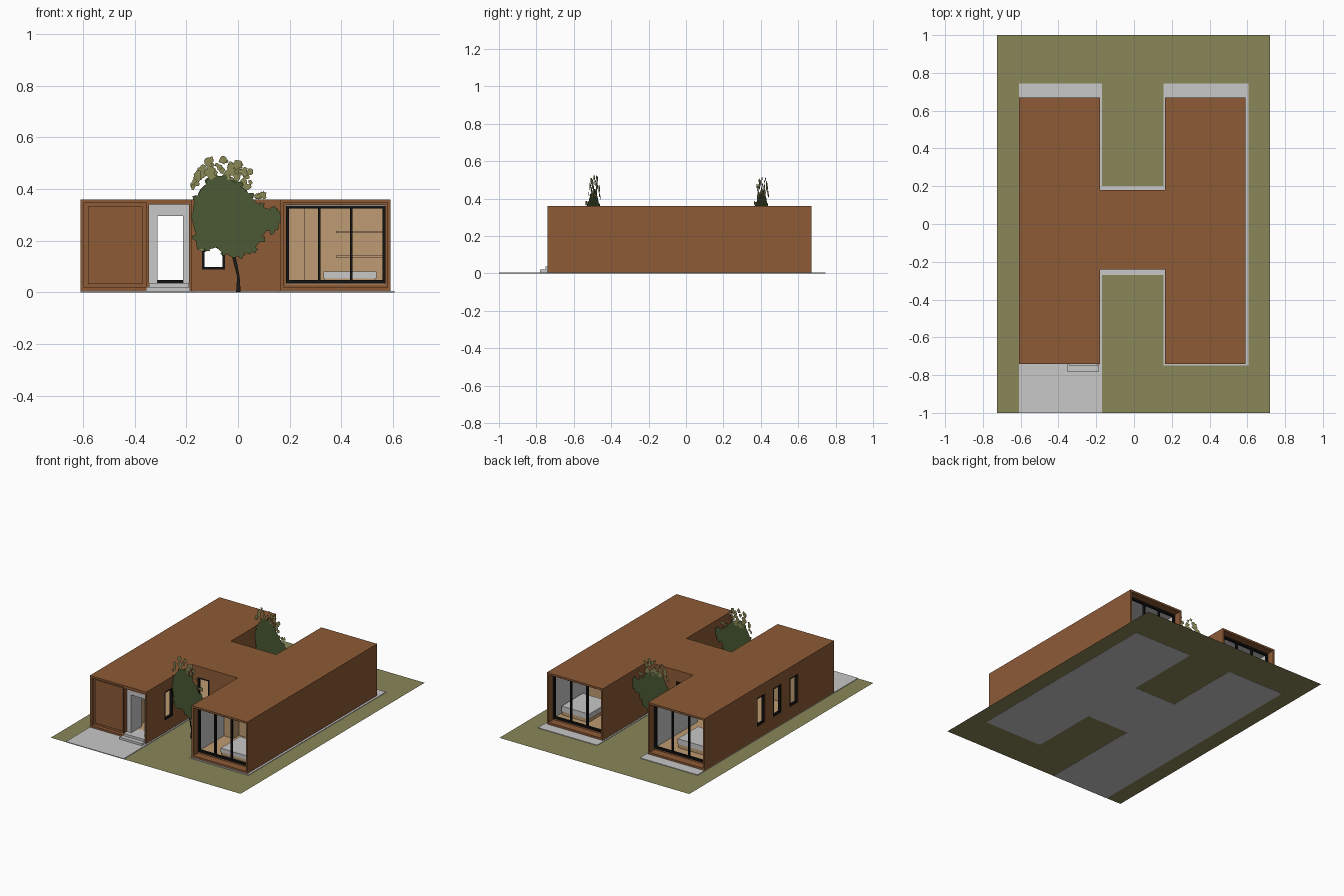
import bpy, bmesh, math, random

if "Cube" in bpy.data.objects:
    bpy.data.objects.remove(bpy.data.objects["Cube"])
random.seed(4)


def mat(name, r, g, b):
    m = bpy.data.materials.new(name)
    m.diffuse_color = (r, g, b, 1)
    m.use_nodes = True
    m.node_tree.nodes["Principled BSDF"].inputs["Base Color"].default_value = m.diffuse_color
    return m


RUST = mat("rust_cladding", .27, .104, .037)
GREY = mat("light_stone", .58, .58, .58)
GRASS = mat("grass", .255, .243, .098)
TAN = mat("pale_wood", .52, .33, .17)
BLACK = mat("black_frame", .006, .006, .006)
LEAF = mat("dark_leaf", .07, .098, .034)
OLIVE = mat("olive_leaf", .25, .24, .09)
BARK = mat("bark", .012, .01, .008)


def finish(name, bm, *mats):
    me = bpy.data.meshes.new(name)
    bm.to_mesh(me)
    bm.free()
    for m in mats:
        me.materials.append(m)
    ob = bpy.data.objects.new(name, me)
    bpy.context.collection.objects.link(ob)
    return ob


def prism(name, pts, z0, z1, *mats, idx=0):
    """Extrude a plan outline from z0 to z1."""
    bm = bmesh.new()
    f = bm.faces.new([bm.verts.new((x, y, z0)) for x, y in pts])
    top = bmesh.ops.extrude_face_region(bm, geom=[f])["geom"]
    for v in top:
        if isinstance(v, bmesh.types.BMVert):
            v.co.z = z1
    bmesh.ops.recalc_face_normals(bm, faces=bm.faces)
    for f in bm.faces:
        f.material_index = idx
    return finish(name, bm, *mats)


def box(name, x0, x1, y0, y1, z0, z1, *mats):
    return prism(name, [(x0, y0), (x1, y0), (x1, y1), (x0, y1)], z0, z1, *mats)


def h_plan(t=0, e=0):
    """H plan of the house, inset by t on the sides and e on the wing ends."""
    a, b, c, d = -.61 + t, -.18 - t, .165 + t, .59 - t
    y0, y1, y2, y3 = -.74 + e, -.24 + t, .18 - t, .67 - e
    return [(a, y0), (b, y0), (b, y1), (c, y1), (c, y0), (d, y0),
            (d, y3), (c, y3), (c, y2), (b, y2), (b, y3), (a, y3)]


# site
bm = bmesh.new()
bm.faces.new([bm.verts.new(p) for p in
              ((-.725, -1, .001), (.72, -1, .001), (.72, 1, .001), (-.725, 1, .001))])
finish("lawn", bm, GRASS)
prism("paving", [(-.61, -1), (-.17, -1), (-.17, -.27), (.155, -.27), (.155, -.75),
                 (.605, -.75), (.605, .745), (.155, .745), (.155, .2), (-.17, .2),
                 (-.17, .745), (-.61, .745)], 0, .005, GREY)

# house shell: solid H, hollowed, then cut for openings
shell = prism("house_shell", h_plan(), .002, .36, RUST, GREY)
cutters = [prism("cavity", h_plan(.02, .05), .032, .338, RUST, GREY, idx=1)]
cut = lambda *b: cutters.append(box("cutter", *b, RUST, GREY))
cut(-.595, -.355, -.8, -.715, .018, .347)          # garage recess
cut(-.345, -.19, -.8, -.68, .03, .34)              # entrance
cut(.178, .578, -.8, -.685, .018, .347)            # right front window
cut(-.598, -.192, .615, .8, .018, .347)            # left back window
cut(.178, .578, .615, .8, .018, .347)              # right back window

# small windows: (axis of the wall, wall face, start, end)
small = [("x", -.24, -.14, -.05), ("x", .16, -.14, -.05), ("y", -.20, -.54, -.45),
         ("y", -.61, .014, .10), ("y", -.61, -.165, -.075), ("y", -.61, -.345, -.255)]
W0, W1 = .088, .285


def wall_box(maker, axis, w0, w1, s, e, z0, z1):
    maker(s, e, w0, w1, z0, z1) if axis == "x" else maker(w0, w1, s, e, z0, z1)


black = lambda *b: box("window_frame", *b, BLACK)
for ax, w, s, e in small:
    wall_box(cut, ax, w - .01, w + .03, s, e, W0, W1)
    for a, b, c, d in ((s, s + .01, W0, W1), (e - .01, e, W0, W1),
                       (s, e, W0, W0 + .01), (s, e, W1 - .01, W1)):
        wall_box(black, ax, w + .001, w + .019, a, b, c, d)

for c in cutters:
    m = shell.modifiers.new("cut", "BOOLEAN")
    m.operation, m.solver, m.object = "DIFFERENCE", "EXACT", c
bpy.context.view_layer.update()
shell.data = bpy.data.meshes.new_from_object(
    shell.evaluated_get(bpy.context.evaluated_depsgraph_get()))
shell.modifiers.clear()
for c in cutters:
    bpy.data.objects.remove(c)


# glazed wing ends: frame with two mullions
def glazing(x0, x1, y):
    z0, z1, t = .034, .337, .013
    for z in (z0, z1 - t):
        black(x0, x1, y - .008, y + .008, z, z + t)
    for i in range(4):
        x = x0 + (x1 - x0 - t) * i / 3
        w = t if i in (0, 3) else t * .7
        black(x, x + w, y - .008, y + .008, z0, z1)


glazing(.185, .571, -.692)
glazing(.185, .571, .622)
glazing(-.591, -.199, .622)

# garage door panel and entrance
box("garage_door", -.58, -.37, -.722, -.714, .033, .332, RUST)
box("entrance_step", -.355, -.185, -.78, -.74, .002, .02, GREY)
box("entrance_threshold", -.345, -.19, -.75, -.6, .02, .036, GREY)
box("entrance_header", -.345, -.19, -.715, -.6, .295, .34, GREY)
box("entrance_left_jamb", -.345, -.312, -.715, -.6, .03, .3, GREY)
box("entrance_right_jamb", -.212, -.19, -.715, -.6, .03, .3, GREY)

# interior: floor, partitions, furniture
prism("floor", h_plan(.021, .051), .03, .036, TAN)
part = lambda n, *b: box(n, *b, .034, .337, TAN)
part("garage_side_wall", -.345, -.335, -.69, -.38)
part("garage_back_wall", -.589, -.335, -.39, -.38)
part("left_bedroom_wall", -.589, -.325, .25, .26)
part("right_front_wall", .186, .569, -.36, -.35)
part("right_back_wall", .186, .569, .25, .26)
part("wardrobe", .186, .26, -.42, -.36)
for z in (.135, .23):
    box("shelf", .38, .569, -.40, -.36, z, z + .008, TAN)


def bed(x0, x1, y0, y1, h):
    box("bed_base", x0, x1, y0, y1, .036, .036 + h * .4, TAN)
    box("mattress", x0 - .005, x1 + .005, y0, y1, .036 + h * .4, .036 + h, GREY)


bed(.335, .53, -.66, -.45, .045)
bed(.35, .55, .33, .56, .06)
bed(-.55, -.32, .32, .54, .06)
box("bedside_table", .29, .34, .28, .34, .036, .08, TAN)

# flat cut-out trees
CROWN = [(-.02, .14), (-.09, .17), (-.16, .17), (-.18, .25), (-.185, .33), (-.15, .40),
         (-.09, .45), (-.02, .43), (.03, .40), (.07, .35), (.12, .32), (.17, .32),
         (.165, .24), (.11, .23), (.08, .18), (.05, .15)]


def tree(y):
    bm = bmesh.new()

    def flat(pts, off, idx):
        f = bm.faces.new([bm.verts.new((u, off, z)) for u, z in pts])
        f.material_index = idx

    def tuft(u, z, r, off, idx):
        flat([(u + r * k * math.cos(a), z + r * k * math.sin(a))
              for a, k in ((i * math.tau / 9, random.uniform(.5, 1.1)) for i in range(9))],
             off, idx)

    ragged = []
    for p, q in zip(CROWN, CROWN[1:] + CROWN[:1]):
        for t in (0, .33, .66):
            ragged.append([p[k] + (q[k] - p[k]) * t + random.uniform(-.006, .006)
                           for k in (0, 1)])
    flat(ragged, 0, 0)
    for p, q in zip(CROWN, CROWN[1:] + CROWN[:1]):
        tuft((p[0] + q[0]) / 2, (p[1] + q[1]) / 2, .016, .001, 0)
    for i in range(34):                            # olive top growth
        u = random.uniform(-.19, .05)
        top = .515 - 1.6 * max(0, abs(u + .06) - .08)
        tuft(u, random.uniform(.40, top), random.uniform(.01, .022), .003, 1)
    for u, z in ((.08, .37), (.1, .375), (-.15, .17), (-.16, .2)):
        tuft(u, z, .016, .003, 1)
    flat([(-.008, 0), (.01, 0), (.006, .06), (-.012, .15), (-.028, .15), (-.004, .06)], .002, 2)
    ob = finish("tree", bm, LEAF, OLIVE, BARK)
    ob.location = (0, y, .001)
    ob.rotation_euler.z = -.27


tree(-.51)
tree(.39)
